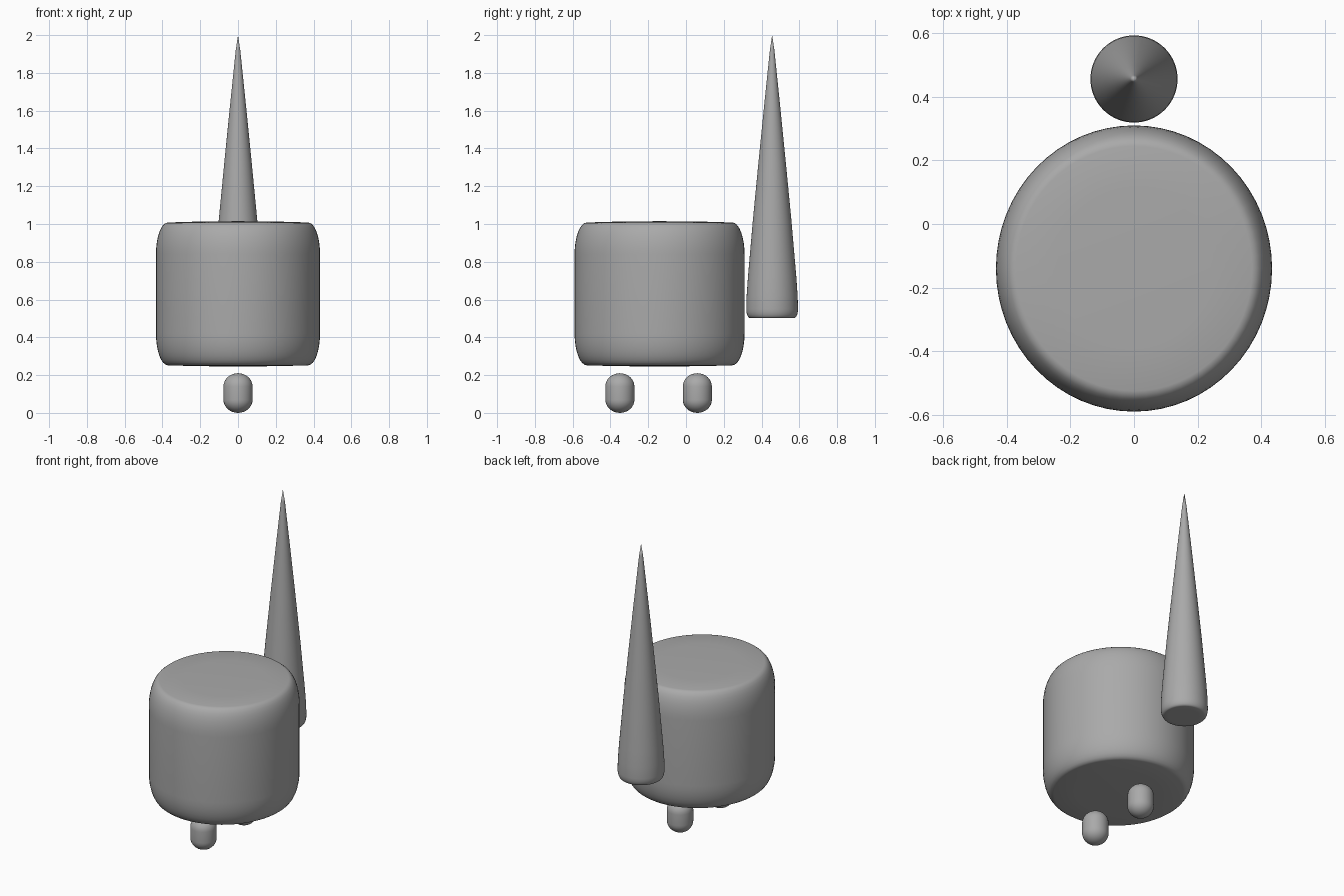
import bpy
import math

default = bpy.data.objects.get("Cube")
if default:
    bpy.data.objects.remove(default, do_unlink=True)

# One plain grey for every part
grey = bpy.data.materials.new("plain_grey")
grey.use_nodes = True
colour = (0.4, 0.4, 0.4, 1)
grey.diffuse_color = colour
grey.node_tree.nodes["Principled BSDF"].inputs["Base Color"].default_value = colour


def lathe(name, profile, y, scale=(1, 1, 1), segments=64):
    """Spin (radius, z) points around a vertical axis at the given y."""
    verts, rings, faces = [], [], []
    for r, z in profile:
        count = segments if r > 0 else 1
        rings.append([len(verts) + i for i in range(count)])
        for i in range(count):
            a = math.tau * i / segments
            verts.append((r * math.cos(a), r * math.sin(a), z))
    for low, high in zip(rings, rings[1:]):
        for i in range(segments):
            j = (i + 1) % segments
            if len(low) == 1:
                faces.append((low[0], high[j], high[i]))
            elif len(high) == 1:
                faces.append((low[i], low[j], high[0]))
            else:
                faces.append((low[i], low[j], high[j], high[i]))
    mesh = bpy.data.meshes.new(name)
    mesh.from_pydata(verts, [], faces)
    mesh.materials.append(grey)
    obj = bpy.data.objects.new(name, mesh)
    bpy.context.collection.objects.link(obj)
    obj.location.y = y
    obj.scale = scale
    mesh.shade_smooth()
    return obj


def corner(r, z, width, height, start, steps=8):
    """Quarter ellipse around (r, z), beginning at the start angle."""
    angles = [start + math.pi / 2 * i / steps for i in range(steps + 1)]
    return [(max(0, r + width * math.cos(a)), z + height * math.sin(a)) for a in angles]


# Rounded drum body, a little deeper than wide
body = [(0, 0.245), (0.25, 0.248)]
body += corner(0.385, 0.42, 0.065, 0.168, -math.pi / 2)
body += corner(0.385, 0.84, 0.065, 0.168, 0)
body += [(0.25, 1.012), (0, 1.015)]
lathe("body", body, -0.14, (0.965, 1, 1))

# Tall spike behind the body, with a softened base
spike = [(0, 0.502), (0.09, 0.502)]
spike += corner(0.117, 0.55, 0.02, 0.048, -math.pi / 2, 5)
spike += [(0.135, 0.62), (0.128, 0.72), (0.102, 1.02), (0.073, 1.32), (0.043, 1.62), (0.012, 1.92), (0, 2)]
lathe("spike", spike, 0.456)

# Two capsule feet on the centre line
for name, y in (("front_foot", -0.35), ("rear_foot", 0.06)):
    foot = [(0, 0)] + corner(0, 0.07, 0.077, 0.07, -math.pi / 2)[1:]
    foot += corner(0, 0.14, 0.077, 0.07, 0)[:-1] + [(0, 0.21)]
    lathe(name, foot, y, segments=32)
